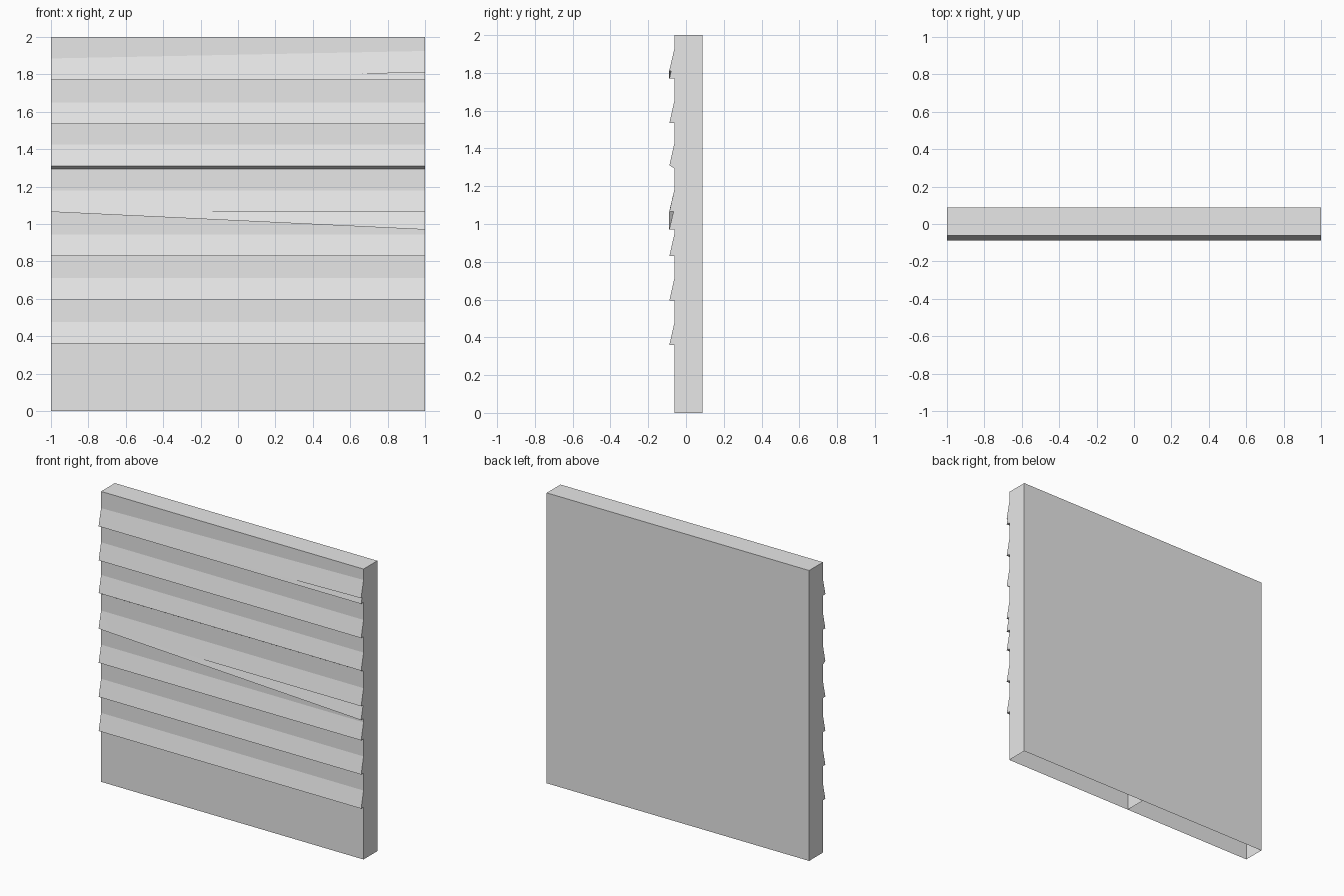
import bpy
import bmesh

cube = bpy.data.objects.get("Cube")
if cube:
    bpy.data.objects.remove(cube)

grey = bpy.data.materials.new("light_grey")
grey.use_nodes = True
grey.diffuse_color = (0.8, 0.8, 0.8, 1)
grey.node_tree.nodes["Principled BSDF"].inputs["Base Color"].default_value = (0.8, 0.8, 0.8, 1)

WALL_FRONT, WALL_BACK, LIP = -0.062, 0.088, -0.088
HEIGHT = 2.0
BOARD = 0.115      # height of the sloping face
PITCH = 0.235      # spacing between boards
LOWEST = 0.36      # lower edge of the bottom board


def add_object(name, bm):
    bmesh.ops.recalc_face_normals(bm, faces=bm.faces)
    mesh = bpy.data.meshes.new(name)
    bm.to_mesh(mesh)
    bm.free()
    mesh.materials.append(grey)
    obj = bpy.data.objects.new(name, mesh)
    bpy.context.collection.objects.link(obj)
    return obj


def wall_half(name, x0, x1):
    """Hollow wall section, open underneath."""
    bm = bmesh.new()
    bmesh.ops.create_cube(bm, size=1)
    for v in bm.verts:
        v.co.x = x1 if v.co.x > 0 else x0
        v.co.y = WALL_BACK if v.co.y > 0 else WALL_FRONT
        v.co.z = HEIGHT if v.co.z > 0 else 0
    bm.normal_update()
    bottom = [f for f in bm.faces if f.normal.z < -0.5]
    bmesh.ops.delete(bm, geom=bottom, context="FACES_ONLY")
    add_object(name, bm)


def siding_board(name, left_z, right_z, undercut=0.0, lift=0.0):
    """Wedge-shaped board; the two z values are its lower edge at each end."""
    bm = bmesh.new()
    ends = []
    for x, z in ((-1, left_z), (1, right_z)):
        profile = ((WALL_FRONT, z + BOARD), (LIP - lift, z), (WALL_FRONT, z - undercut))
        ends.append([bm.verts.new((x, y, h)) for y, h in profile])
    a, b = ends
    bm.faces.new(a)
    bm.faces.new(b)
    for i in range(3):
        j = (i + 1) % 3
        bm.faces.new((a[i], a[j], b[j], b[i]))
    add_object(name, bm)


# Wall built from two hollow sections
wall_half("wall_right", -1, 0)
wall_half("wall_left", 0, 1)

# Straight siding boards, one with a bevelled underside
for i in range(7):
    z = LOWEST + PITCH * i
    if i == 4:
        siding_board("siding_board_bevelled", z + 0.01, z + 0.01, undercut=0.015)
    else:
        siding_board(f"siding_board_{i + 1}", z, z)

# Loose boards lying askew over the straight ones
siding_board("sagging_board", 1.065, 0.97, lift=0.001)
siding_board("raised_board", 1.77, 1.81, lift=0.001)
